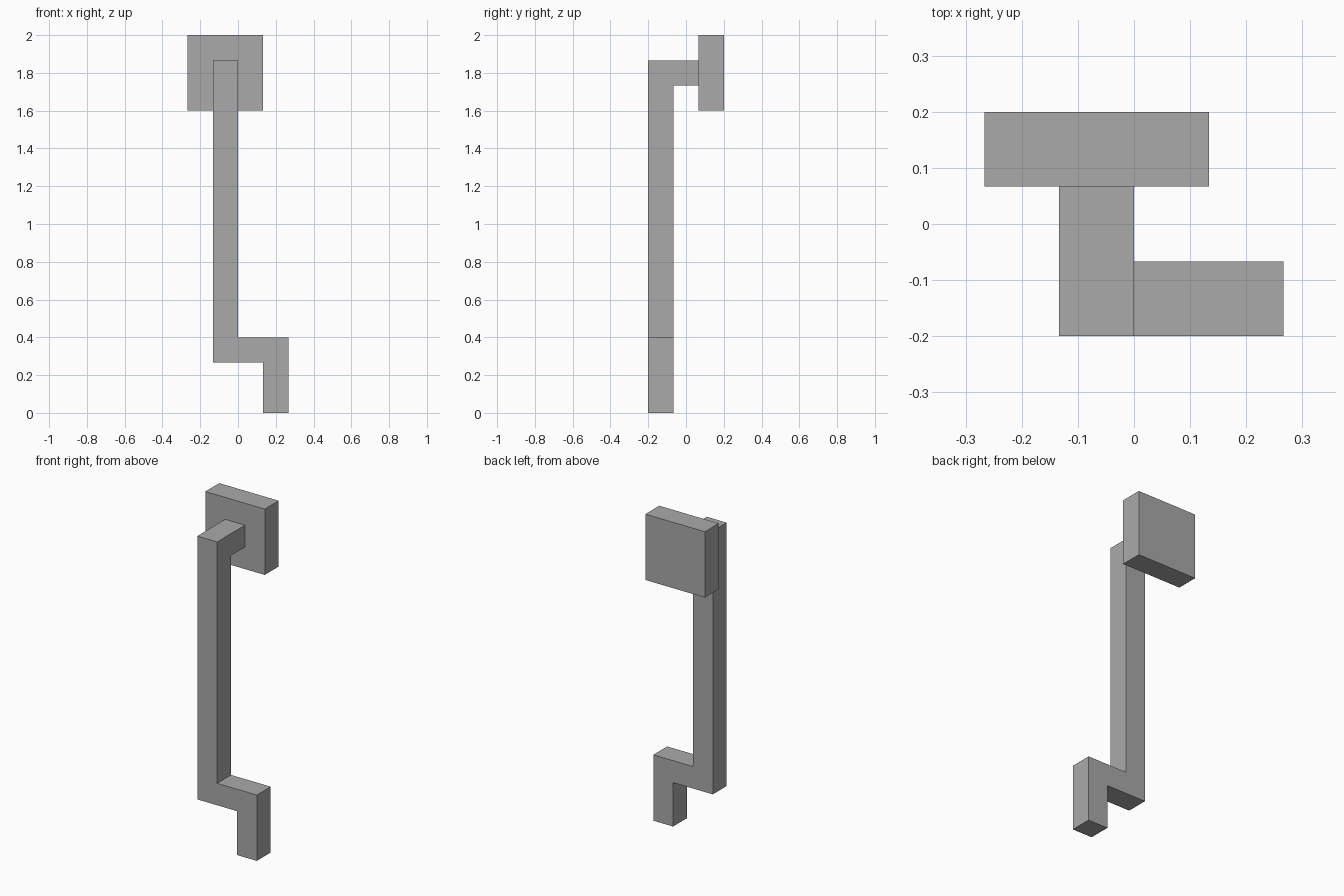
import bpy
import bmesh
from mathutils import Vector

U = 2 / 15  # width of the square bar

if "Cube" in bpy.data.objects:
    bpy.data.objects.remove(bpy.data.objects["Cube"], do_unlink=True)

grey = bpy.data.materials.new("mid grey")
grey.use_nodes = True
grey.diffuse_color = (0.4, 0.4, 0.4, 1)
grey.node_tree.nodes["Principled BSDF"].inputs["Base Color"].default_value = (0.4, 0.4, 0.4, 1)


def add_box(bm, low, high):
    """Add a box between two corners given in bar widths."""
    low, high = Vector(low) * U, Vector(high) * U
    verts = bmesh.ops.create_cube(bm, size=1)["verts"]
    for v in verts:
        v.co = [(a + b) / 2 + c * (b - a) for a, b, c in zip(low, high, v.co)]


def extrude(bm, start, direction, lengths):
    """Extrude the box face at a cell centre along a direction, step by step."""
    direction = Vector(direction)
    centre = Vector(start) * U + direction * U / 2
    face = min(bm.faces, key=lambda f: (f.calc_center_median() - centre).length)
    for length in lengths:
        result = bmesh.ops.extrude_face_region(bm, geom=[face])["geom"]
        new_face = next(g for g in result if isinstance(g, bmesh.types.BMFace))
        bmesh.ops.translate(bm, verts=new_face.verts, vec=direction * length * U)
        if face.is_valid:
            bmesh.ops.delete(bm, geom=[face], context="FACES_ONLY")
        face = new_face


def finish(name, bm):
    bmesh.ops.dissolve_limit(bm, angle_limit=0.01, verts=bm.verts, edges=bm.edges)
    bmesh.ops.recalc_face_normals(bm, faces=bm.faces)
    mesh = bpy.data.meshes.new(name)
    bm.to_mesh(mesh)
    bm.free()
    mesh.materials.append(grey)
    bpy.context.collection.objects.link(bpy.data.objects.new(name, mesh))


# Bent bar: lower corner, sideways step, foot, upright and rear arm
bar = bmesh.new()
add_box(bar, (-1, -1.5, 2), (0, -0.5, 3))
extrude(bar, (-0.5, -1, 2.5), (1, 0, 0), (1, 1))
extrude(bar, (1.5, -1, 2.5), (0, 0, -1), (2,))
extrude(bar, (-0.5, -1, 2.5), (0, 0, 1), (10, 1))
extrude(bar, (-0.5, -1, 13.5), (0, 1, 0), (1,))
finish("bent_bar", bar)

# Square mounting plate behind the upper arm
plate = bmesh.new()
add_box(plate, (-2, 0.5, 12), (1, 1.5, 15))
finish("mounting_plate", plate)
